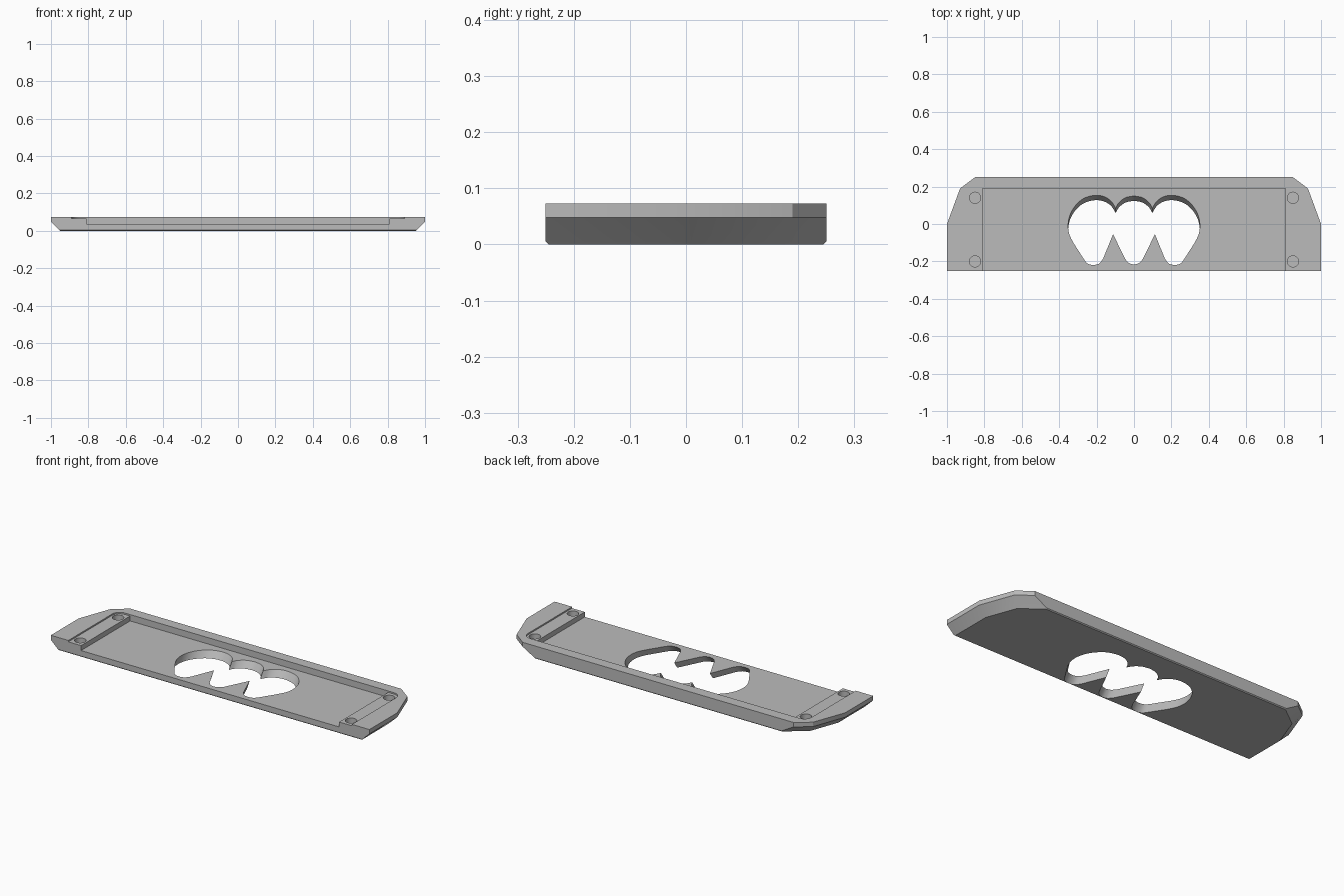
import bpy, bmesh, math
from mathutils import Vector

if "Cube" in bpy.data.objects:
    bpy.data.objects.remove(bpy.data.objects["Cube"])

grey = bpy.data.materials.new("matte grey")
grey.use_nodes = True
grey.diffuse_color = (0.5, 0.5, 0.5, 1)
grey.node_tree.nodes["Principled BSDF"].inputs["Base Color"].default_value = (0.5, 0.5, 0.5, 1)

TOP, FLOOR, SHELF = 0.073, 0.037, 0.065


def loft(name, rings):
    """Solid skinned through rings of equal point count, lowest first."""
    bm = bmesh.new()
    loops = [[bm.verts.new(p) for p in ring] for ring in rings]
    n = len(loops[0])
    for a, b in zip(loops, loops[1:]):
        for i in range(n):
            j = (i + 1) % n
            bm.faces.new((a[i], a[j], b[j], b[i]))
    bm.faces.new(loops[0][::-1])
    bm.faces.new(loops[-1])
    bmesh.ops.recalc_face_normals(bm, faces=bm.faces)
    mesh = bpy.data.meshes.new(name)
    bm.to_mesh(mesh)
    bm.free()
    mesh.materials.append(grey)
    ob = bpy.data.objects.new(name, mesh)
    bpy.context.collection.objects.link(ob)
    return ob


def prism(name, pts, z0, z1, shear=0, pivot=0):
    return loft(name, [[(x, y + (z - pivot) * shear, z) for x, y in pts] for z in (z0, z1)])


def mirrored(half):
    """Close a right-hand outline with its mirror image."""
    return half + [(-x, y) for x, y in reversed(half) if x > 1e-6]


def smooth(pts, steps=6):
    """Catmull-Rom curve through the points, end point left out."""
    v = [Vector(p) for p in pts]
    v = [2 * v[0] - v[1]] + v + [2 * v[-1] - v[-2]]
    out = []
    for a, b, c, d in zip(v, v[1:], v[2:], v[3:]):
        for k in range(steps):
            t = k / steps
            p = b + (c - a) * t / 2 + (2 * a - 5 * b + 4 * c - d) * t * t / 2
            p += (3 * b - a - 3 * c + d) * t ** 3 / 2
            out.append((p.x, p.y))
    return out


def body_ring(z, inset, edge):
    """Plate outline with the side facets moved in and the long edges at +-edge."""
    corners = [Vector(p) for p in ((1, -0.25), (1, 0), (0.93, 0.19), (0.85, 0.25))]
    lines = [(Vector((0, -1)), edge)]
    for a, b in zip(corners, corners[1:]):
        d = (b - a).normalized()
        n = Vector((d.y, -d.x))
        lines.append((n, n.dot(a) - inset))
    lines.append((Vector((0, 1)), edge))
    half = []
    for (n, c), (m, e) in zip(lines, lines[1:]):
        det = n.x * m.y - n.y * m.x
        half.append(((c * m.y - e * n.y) / det, (n.x * e - m.x * c) / det))
    return [(x, y, z) for x, y in mirrored(half)]


# Plate with bevelled underside
plate = loft("tray_plate", [body_ring(0, 0.05, 0.245), body_ring(0.005, 0.045, 0.25),
                            body_ring(0.048, 0, 0.25), body_ring(TOP, 0, 0.25)])

# Shallow recess with rounded back corners, then the deeper pocket
arc = [(0.845 + 0.045 * math.cos(t * math.pi / 16), 0.145 + 0.045 * math.sin(t * math.pi / 16))
       for t in range(9)]
cutters = [prism("shelf_cutter", mirrored([(0.89, -0.3)] + arc), SHELF, 0.1),
           prism("pocket_cutter", mirrored([(0.81, -0.3), (0.81, 0.19)]), FLOOR, 0.1)]

# Slanted three-lobed opening with two pointed teeth
half = smooth([(0, -0.217), (0.025, -0.21), (0.045, -0.19)], 3)
half += [(0.045, -0.19), (0.112, -0.055)]
half += smooth([(0.165, -0.185), (0.187, -0.212), (0.22, -0.219), (0.25, -0.21), (0.272, -0.182)], 3)
half += smooth([(0.272, -0.182), (0.335, -0.08), (0.352, -0.02), (0.345, 0.04), (0.32, 0.09),
                (0.28, 0.13), (0.235, 0.149), (0.19, 0.153), (0.15, 0.142), (0.12, 0.12), (0.098, 0.085)], 4)
half += smooth([(0.098, 0.085), (0.08, 0.115), (0.045, 0.141), (0, 0.15)], 4) + [(0, 0.15)]
cutters.append(prism("opening_cutter", mirrored(half), -0.02, 0.1, 0.7, FLOOR))

# Blind round sockets at the four corners
for sx in (-1, 1):
    for y in (-0.2, 0.14):
        ring = [(sx * 0.85 + 0.03 * math.cos(k * math.pi / 16), y + 0.03 * math.sin(k * math.pi / 16))
                for k in range(32)]
        cutters.append(prism("socket_cutter", ring, 0.03, 0.1))

bpy.context.view_layer.objects.active = plate
plate.select_set(True)
for c in cutters:
    c.hide_render = True
    mod = plate.modifiers.new("cut", 'BOOLEAN')
    mod.operation = 'DIFFERENCE'
    mod.solver = 'EXACT'
    mod.object = c
    bpy.ops.object.modifier_apply(modifier=mod.name)
    bpy.data.objects.remove(c)
bpy.ops.object.shade_smooth_by_angle(angle=math.radians(25))
